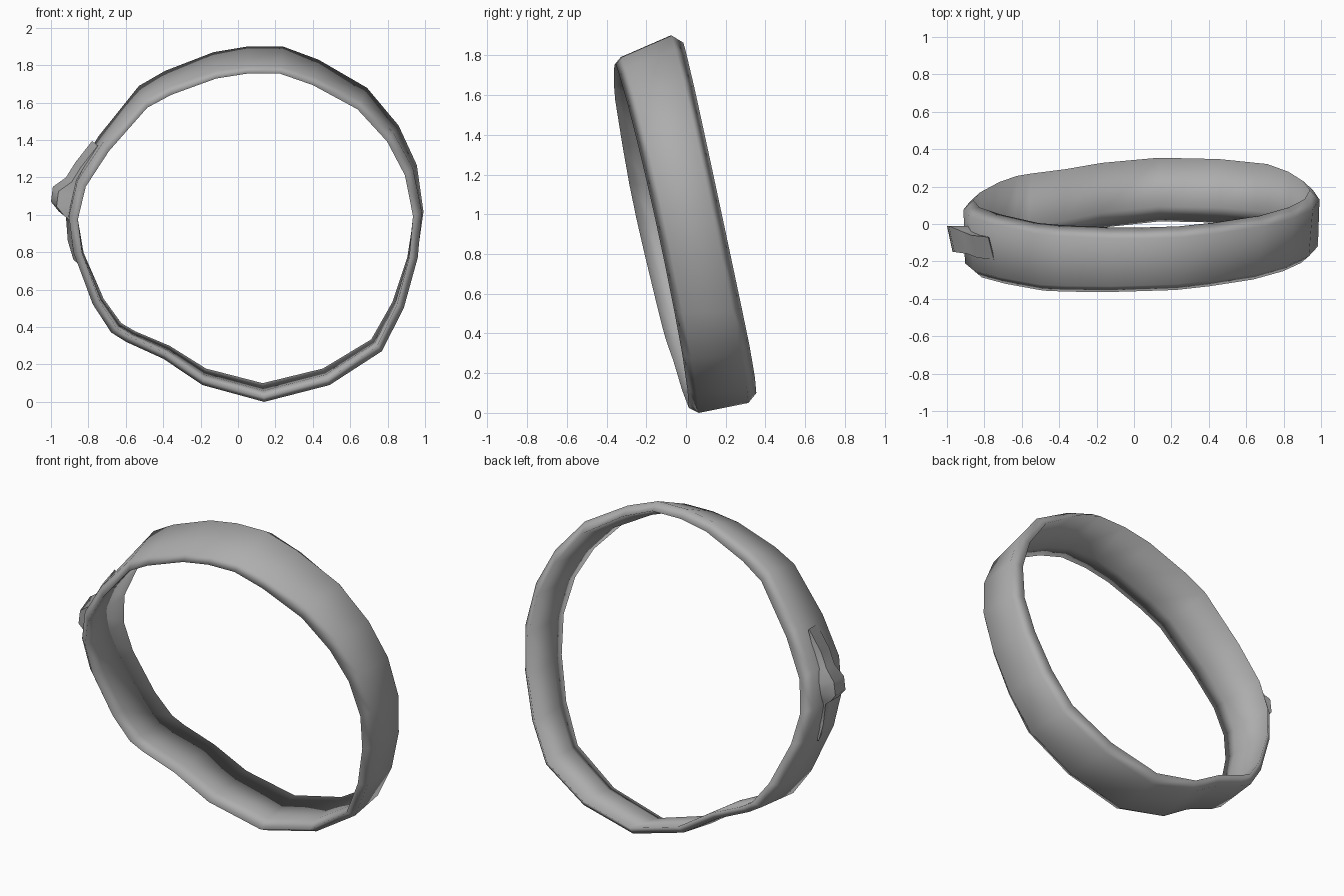
import bpy
import bmesh

default = bpy.data.objects.get("Cube")
if default:
    bpy.data.objects.remove(default, do_unlink=True)

leather = bpy.data.materials.new("plain grey")
leather.use_nodes = True
grey = (0.42, 0.42, 0.42, 1)
leather.diffuse_color = grey
leather.node_tree.nodes["Principled BSDF"].inputs["Base Color"].default_value = grey


def finish(bm, name, sharp_angle):
    """Turn a bmesh into a smooth shaded object with the shared material."""
    bmesh.ops.recalc_face_normals(bm, faces=bm.faces)
    mesh = bpy.data.meshes.new(name)
    bm.to_mesh(mesh)
    bm.free()
    mesh.materials.append(leather)
    obj = bpy.data.objects.new(name, mesh)
    bpy.context.collection.objects.link(obj)
    bpy.ops.object.select_all(action="DESELECT")
    obj.select_set(True)
    bpy.context.view_layer.objects.active = obj
    bpy.ops.object.shade_smooth_by_angle(angle=sharp_angle)
    return obj


def bridge(a, b, bm):
    """Join two closed loops of equal length with quads."""
    for j in range(len(a)):
        bm.faces.new((a[j - 1], a[j], b[j], b[j - 1]))


def lerp(a, b, t):
    return a + (b - a) * t


# Outline of the loop (x, z), clockwise from the top
outline = [
    (0.05, 1.9), (0.24, 1.9), (0.43, 1.83), (0.69, 1.68), (0.86, 1.48),
    (0.96, 1.27), (1, 1.02), (0.97, 0.77), (0.89, 0.5), (0.77, 0.27),
    (0.49, 0.09), (0.14, 0), (-0.19, 0.09), (-0.4, 0.23), (-0.6, 0.32),
    (-0.68, 0.37), (-0.78, 0.52), (-0.89, 0.8), (-0.92, 1), (-0.88, 1.2),
    (-0.75, 1.42), (-0.53, 1.69), (-0.39, 1.77), (-0.13, 1.87),
]


def inset(x, z):
    """Matching point on the narrower inner outline."""
    return lerp(0.04, x, 0.92), lerp(0.1, 1.755, z / 1.9)


def band_section(x, z):
    """Closed section: front rim, two outer shoulders, back rim, inner fold."""
    up = z / 1.9
    down = 1 - up
    inner_x, inner_z = inset(x, z)
    front_yaw = 0.03 * x if x > 0 else 0.07 * x
    back_yaw = 0.03 * x
    rows = [
        (1 - 0.75 * down ** 2, lerp(0.01, -0.36, up) + front_yaw),
        (0.75 * up ** 2, lerp(0.06, -0.33, up) + front_yaw),
        (0.5 * down ** 2, lerp(0.31, -0.08, up) + back_yaw),
        (1 - 0.75 * up ** 2, lerp(0.35, -0.02, up) + back_yaw),
        (0.9 - 0.3 * down ** 2, lerp(0.09, -0.27, up) + front_yaw),
    ]
    return [(lerp(x, inner_x, depth), y, lerp(z, inner_z, depth))
            for depth, y in rows]


# Belt band: a thin closed strap, leaning forward at the top
bm = bmesh.new()
sections = [[bm.verts.new(p) for p in band_section(x, z)] for x, z in outline]
for i, current in enumerate(sections):
    bridge(sections[i - 1], current, bm)
finish(bm, "belt_band", 3.14)

# Fastening: a wedge along the right side that swells to a knob, then a thin tail
# Each station: outer x, outer z, inner x, inner z, middle y, half width
stations = [
    (-0.78, 1.395, -0.775, 1.385, -0.13, 0.06),
    (-0.87, 1.28, -0.82, 1.27, -0.12, 0.06),
    (-0.92, 1.2, -0.86, 1.19, -0.1, 0.06),
    (-0.99, 1.15, -0.89, 1.12, -0.08, 0.07),
    (-1, 1.07, -0.9, 1.06, -0.08, 0.07),
    (-0.96, 1.02, -0.9, 1, -0.08, 0.06),
    (-0.92, 0.99, -0.89, 0.97, -0.08, 0.05),
    (-0.91, 0.86, -0.89, 0.85, -0.06, 0.04),
    (-0.88, 0.76, -0.87, 0.76, -0.04, 0.02),
]
bm = bmesh.new()
loops = []
for outer_x, outer_z, inner_x, inner_z, y, half in stations:
    front, back = y - half, y + half
    corners = [(outer_x + 0.03, front, outer_z - 0.025), (outer_x, back, outer_z),
               (inner_x, back, inner_z), (inner_x + 0.03, front, inner_z - 0.025)]
    loops.append([bm.verts.new(c) for c in corners])
for a, b in zip(loops, loops[1:]):
    bridge(a, b, bm)
bm.faces.new(loops[0])
bm.faces.new(loops[-1])
finish(bm, "fastening_knob", 1.0)
